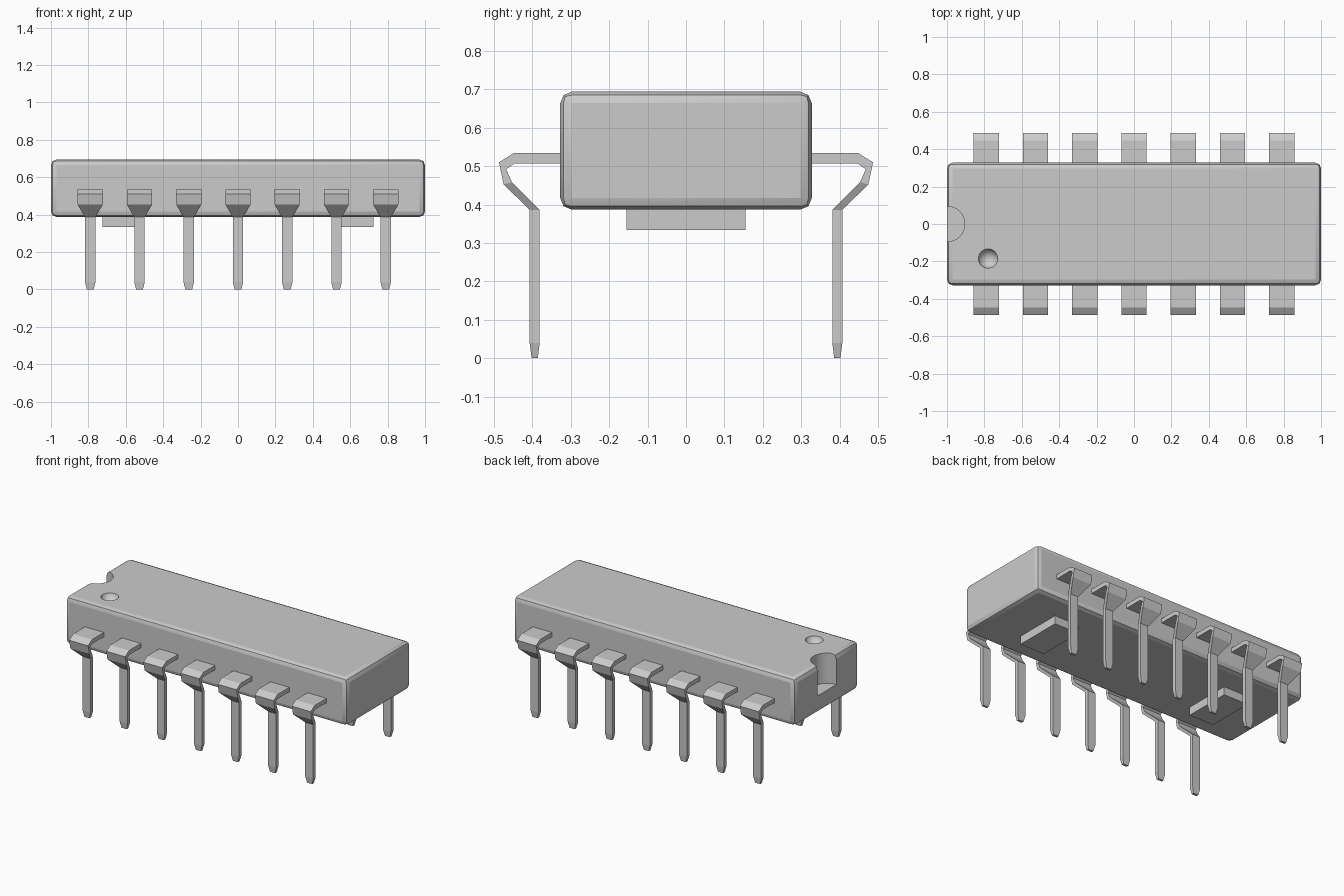
import bpy, bmesh

if "Cube" in bpy.data.objects:
    bpy.data.objects.remove(bpy.data.objects["Cube"])

Z_TOP, Z_BOT = 0.694, 0.387


def box(name, centre, size):
    bpy.ops.mesh.primitive_cube_add(size=1, location=centre)
    ob = bpy.context.object
    ob.name = name
    ob.scale = size
    bpy.ops.object.transform_apply(location=False, rotation=False, scale=True)
    return ob


def apply_all(ob):
    bpy.context.view_layer.objects.active = ob
    for m in list(ob.modifiers):
        bpy.ops.object.modifier_apply(modifier=m.name)


def cut(ob, cutter):
    m = ob.modifiers.new("cut", 'BOOLEAN')
    m.operation = 'DIFFERENCE'
    m.solver = 'EXACT'
    m.object = cutter
    cutter.hide_render = True
    apply_all(ob)
    bpy.data.objects.remove(cutter)


# Chip body with rounded edges
body = box("body", (0, 0, (Z_TOP + Z_BOT) / 2), (2, 0.655, Z_TOP - Z_BOT))
bev = body.modifiers.new("edges", 'BEVEL')
bev.width = 0.03
bev.segments = 2
apply_all(body)

# Half-round orientation notch in the left end
bpy.ops.mesh.primitive_cylinder_add(vertices=32, radius=0.095, depth=0.4,
                                    location=(-1, 0, 0.70))
cut(body, bpy.context.object)

# Round dimple marking the first pin
bpy.ops.mesh.primitive_uv_sphere_add(segments=32, ring_count=16, radius=0.054,
                                     location=(-0.78, -0.185, Z_TOP + 0.014))
cut(body, bpy.context.object)
bpy.ops.object.select_all(action='DESELECT')
body.select_set(True)
bpy.context.view_layer.objects.active = body
bpy.ops.object.shade_smooth_by_angle(angle=0.38)

# Standoff pads under the body
for side, label in ((-1, "left"), (1, "right")):
    box("standoff_" + label, (side * 0.637, 0, 0.364), (0.175, 0.31, 0.06))

# Pin cross-sections: outer y, z, inner y, z, half width
SECTIONS = [
    (0.310, 0.535, 0.310, 0.507, 0.067),
    (0.447, 0.535, 0.447, 0.507, 0.067),
    (0.487, 0.510, 0.468, 0.492, 0.067),
    (0.475, 0.453, 0.453, 0.458, 0.067),
    (0.407, 0.386, 0.381, 0.386, 0.028),
    (0.407, 0.040, 0.381, 0.040, 0.028),
    (0.402, 0.000, 0.386, 0.000, 0.018),
]


def pin_mesh():
    bm = bmesh.new()
    rings = []
    for oy, oz, iy, iz, w in SECTIONS:
        rings.append([bm.verts.new(p) for p in
                      ((-w, oy, oz), (w, oy, oz), (w, iy, iz), (-w, iy, iz))])
    for a, b in zip(rings, rings[1:]):
        for i in range(4):
            j = (i + 1) % 4
            bm.faces.new((a[i], a[j], b[j], b[i]))
    bm.faces.new(rings[0])
    bm.faces.new(rings[-1])
    bmesh.ops.recalc_face_normals(bm, faces=bm.faces)
    me = bpy.data.meshes.new("pin")
    bm.to_mesh(me)
    bm.free()
    return me


# Two rows of seven pins, the front row turned around
mesh = pin_mesh()
for i in range(7):
    for row, turn in (("back", 0), ("front", 3.14159265)):
        pin = bpy.data.objects.new(f"pin_{row}_{i + 1}", mesh)
        pin.location.x = (i - 3) * 0.2633
        pin.rotation_euler.z = turn
        bpy.context.collection.objects.link(pin)
